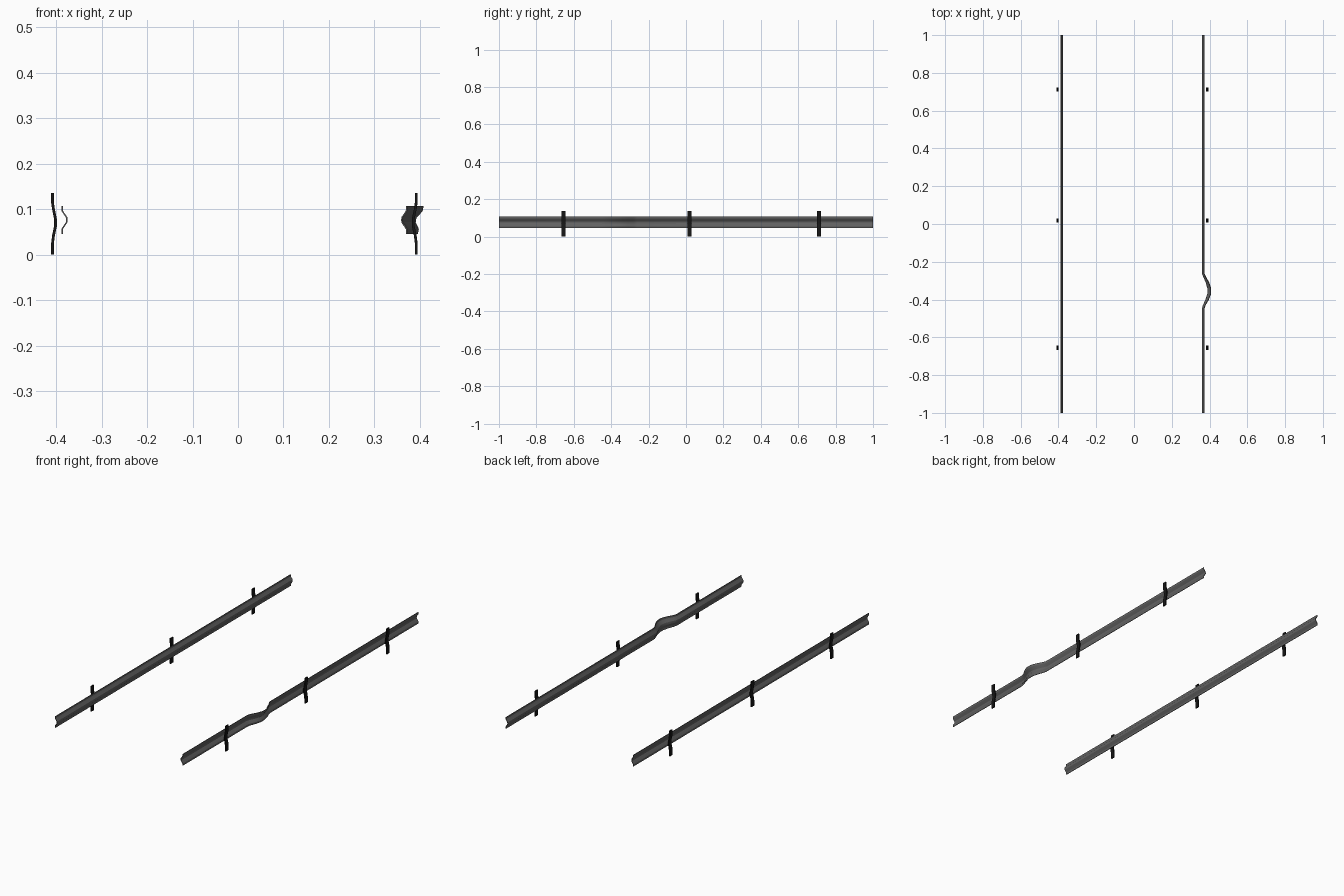
import bpy, math

if "Cube" in bpy.data.objects:
    bpy.data.objects.remove(bpy.data.objects["Cube"])

MID = -0.008   # mirror plane between the two barriers


def material(name, v):
    m = bpy.data.materials.new(name)
    m.diffuse_color = (v, v, v, 1)
    m.use_nodes = True
    m.node_tree.nodes["Principled BSDF"].inputs["Base Color"].default_value = m.diffuse_color
    return m


STEEL = material("dark_steel", 0.12)
BLACK = material("black_post", 0.008)


def strip(name, profile, ys, side, thick, mat, dent=None):
    """Sweep an (x, z) profile along y and thicken it; side mirrors it."""
    verts = []
    for y in ys:
        for x, z in profile:
            px = MID + side * x
            if dent:
                px += dent(y, z)
            verts.append((px, y, z))
    n = len(profile)
    faces = [(j * n + i, j * n + i + 1, (j + 1) * n + i + 1, (j + 1) * n + i)
             for j in range(len(ys) - 1) for i in range(n - 1)]
    me = bpy.data.meshes.new(name)
    me.from_pydata(verts, [], faces)
    me.materials.append(mat)
    ob = bpy.data.objects.new(name, me)
    bpy.context.collection.objects.link(ob)
    mod = ob.modifiers.new("thickness", 'SOLIDIFY')
    mod.thickness = thick
    mod.offset = 0
    mod.use_even_offset = True
    bpy.ops.object.select_all(action='DESELECT')
    ob.select_set(True)
    bpy.context.view_layer.objects.active = ob
    bpy.ops.object.modifier_apply(modifier=mod.name)
    bpy.ops.object.shade_smooth_by_angle(angle=math.radians(25))
    return ob


# Cross-sections: distance from the mirror plane, height
rail = [(0.379, 0.046), (0.379, 0.056), (0.376, 0.061), (0.369, 0.071),
        (0.3685, 0.0765), (0.369, 0.082), (0.376, 0.092), (0.379, 0.097),
        (0.379, 0.107)]
post = [(0.400, 0.0), (0.4, 0.026), (0.398, 0.042), (0.3935, 0.063),
        (0.3935, 0.078), (0.398, 0.1), (0.4, 0.114), (0.4, 0.136)]

# Impact dent in the right rail, deeper towards the top edge
KEYS = [(-0.45, 0), (-0.43, 0.18), (-0.40, 0.65), (-0.37, 0.97),
        (-0.34, 0.97), (-0.31, 0.7), (-0.28, 0.25), (-0.26, 0)]
amount = dict(KEYS)


def dent(y, z):
    t = (z - 0.046) / 0.061
    return amount.get(y, 0) * (0.024 + 0.013 * t)


strip("left_rail", rail, [-1, 1], -1, 0.003, STEEL)
strip("right_rail", rail, [-1] + [k[0] for k in KEYS] + [1], 1, 0.003, STEEL, dent)

# Three posts behind each rail
for side, label in ((-1, "left"), (1, "right")):
    for i, y in enumerate((-0.655, 0.018, 0.712)):
        strip(f"{label}_post_{i + 1}", post, [y - 0.011, y + 0.011], side, 0.006, BLACK)
